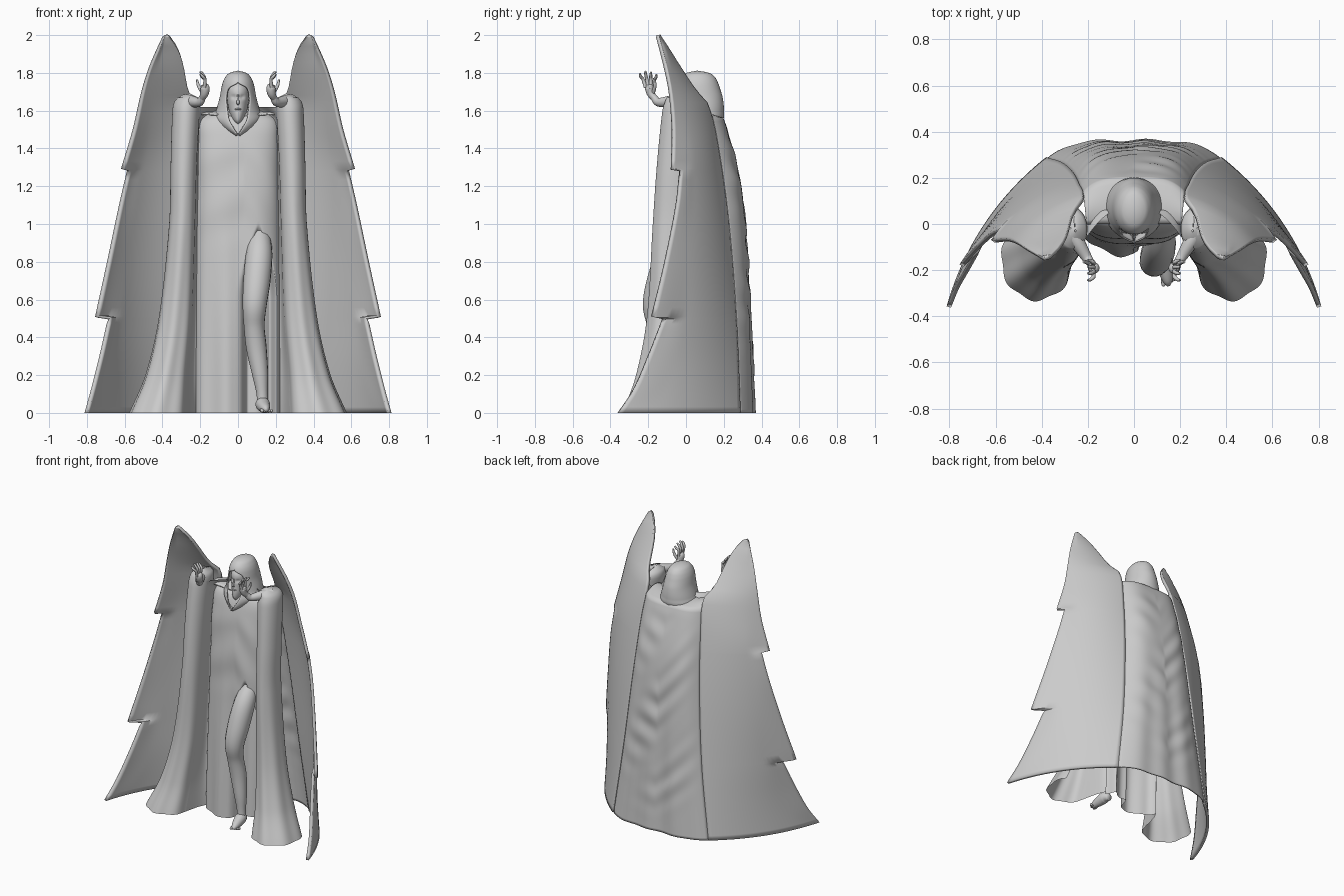
import bpy, bmesh, math
from mathutils import Vector

cube = bpy.data.objects.get("Cube")
if cube:
    bpy.data.objects.remove(cube)

stone = bpy.data.materials.new("grey stone")
stone.use_nodes = True
stone.diffuse_color = (0.6, 0.6, 0.6, 1)
stone.node_tree.nodes["Principled BSDF"].inputs["Base Color"].default_value = (0.6, 0.6, 0.6, 1)


def spline(table, t):
    """Smooth interpolation of rows (t, a, b, ...) at t, returning (a, b, ...)."""
    table = sorted(table)
    t = min(max(t, table[0][0]), table[-1][0])
    i = max(k for k in range(len(table) - 1) if table[k][0] <= t)
    p, q = table[i], table[i + 1]
    o, r = table[max(i - 1, 0)], table[min(i + 2, len(table) - 1)]
    h = q[0] - p[0]
    s = (t - p[0]) / h
    out = []
    for c in range(1, len(p)):
        m = (q[c] - o[c]) / (q[0] - o[0]) * h
        n = (r[c] - p[c]) / (r[0] - p[0]) * h
        out.append((2*s**3 - 3*s**2 + 1) * p[c] + (s**3 - 2*s**2 + s) * m
                   + (3*s**2 - 2*s**3) * q[c] + (s**3 - s**2) * n)
    return out


def steps(a, b, n):
    return [a + (b - a) * i / n for i in range(n + 1)]


def smooth(a, b, t):
    t = min(max((t - a) / (b - a), 0), 1)
    return t * t * (3 - 2 * t)


def loft(name, rows, thick=0, mirror=False, angle=40):
    """Skin rows of points into one smooth object, welding points that meet."""
    bm = bmesh.new()
    grid = [[bm.verts.new(p) for p in row] for row in rows]
    for low, high in zip(grid, grid[1:]):
        for c in range(len(low) - 1):
            bm.faces.new((low[c], low[c + 1], high[c + 1], high[c]))
    bmesh.ops.remove_doubles(bm, verts=bm.verts, dist=1e-5)
    mesh = bpy.data.meshes.new(name)
    bm.to_mesh(mesh)
    bm.free()
    mesh.materials.append(stone)
    obj = bpy.data.objects.new(name, mesh)
    bpy.context.collection.objects.link(obj)
    if thick:
        mod = obj.modifiers.new("Thickness", 'SOLIDIFY')
        mod.thickness, mod.offset = thick, 0
    if mirror:
        obj.modifiers.new("Mirror", 'MIRROR').use_mirror_merge = False
    bpy.ops.object.select_all(action='DESELECT')
    obj.select_set(True)
    bpy.context.view_layer.objects.active = obj
    bpy.ops.object.shade_smooth_by_angle(angle=math.radians(angle))


def tube(name, path, mirror=False, sides=16, n=24):
    """Rounded limb along points (x, y, z, radius)."""
    table = [(i, *p) for i, p in enumerate(path)]
    pts = [spline(table, t) for t in steps(0, len(path) - 1, n)]
    rows = []
    for i, p in enumerate(pts):
        way = Vector(pts[min(i + 1, n)][:3]) - Vector(pts[max(i - 1, 0)][:3])
        side = way.cross(Vector((0.3, 1, 0.2))).normalized()
        up = way.cross(side).normalized()
        rows.append([Vector(p[:3]) + p[3] * (side * math.cos(a) + up * math.sin(a))
                     for a in steps(0, math.tau, sides)])
    ends = [[Vector(pts[k][:3])] * (sides + 1) for k in (0, -1)]
    loft(name, [ends[0]] + rows + [ends[1]], mirror=mirror, angle=70)


def arc(cx, cy, rx, ry, start, end, n, power=1.0, ripple=lambda a: 1):
    """Plan curve in degrees, 0 facing the front and 90 facing +x."""
    pts = []
    for a in steps(math.radians(start), math.radians(end), n):
        s, c = math.sin(a), -math.cos(a)
        pts.append((cx + rx * ripple(a) * math.copysign(abs(s)**power, s),
                    cy + ry * ripple(a) * math.copysign(abs(c)**power, c)))
    return pts


# Wings: one curved sheet whose leading edge is stepped into feather tips
SEAM = [(0, .375, .282), (.5, .31, .26), (1, .265, .22), (1.4, .235, .165), (1.63, .22, .11),
        (1.7, .262, .05), (1.85, .292, -.05), (1.93, .32, -.1), (1.99, .36, -.14)]
EDGE = [(0, .803, -.36), (.25, .735, -.22), (.51, .7, -.14), (.9, .655, -.08), (1.29, .592, -.05),
        (1.5, .548, -.065), (1.7, .505, -.085), (1.83, .465, -.11), (1.93, .43, -.13), (1.99, .395, -.15)]
layers = [
    [(1.99, .395, -.15), (1.83, .465, -.11), (1.7, .505, -.085), (1.5, .55, -.07), (1.29, .612, -.075)],
    [(1.283, .58, -.03), (1.1, .622, -.05), (.8, .685, -.11), (.51, .748, -.18)],
    [(.502, .68, -.12), (.3, .725, -.2), (.12, .77, -.28), (0, .803, -.36)]]
rows = [[(.38 + (t - .5) * .015, -.145, 2.0) for t in steps(0, 1, 28)]]
for layer in layers:
    for z in steps(layer[0][0], layer[-1][0], 16):
        (xi, yi), (xo, yo), (xf, yf) = spline(SEAM, z), spline(EDGE, z), spline(layer, z)
        k = .16 - .05 * smooth(1.4, 1.8, z)
        cx, cy = (xi + xo) / 2 + k * (yi - yo), (yi + yo) / 2 + k * (xo - xi)
        row = []
        for t in steps(0, 1, 28):
            a, b, c = (1 - t)**2, 2 * t * (1 - t), t * t
            tip = smooth(.72, 1, t)
            row.append((a*xi + b*cx + c*xo + tip * (xf - xo),
                        a*yi + b*cy + c*yo + tip * (yf - yo), z))
        rows.append(row)
loft("wing", rows, thick=.02, mirror=True, angle=60)

# Back mantle with hanging folds, turned forward over the shoulders
BACK = [(0, .36), (.6, .335), (1, .31), (1.25, .28), (1.5, .215), (1.56, .195)]
rows = []
for z in steps(0, 1.56, 90):
    w, edge = spline(SEAM, z)
    mid = spline(BACK, z)[0]
    row = []
    for u in steps(-1, 1, 48):
        drape = math.sin(34 * (z - .2 * abs(u)) + 3 * u) * (.5 + .5 * math.sin(9 * z + 4 * u))
        fade = (1 - u * u) * smooth(.05, .4, z) * smooth(1.55, 1.35, z)
        pleat = .006 * math.sin(u * 11) * (1 - u * u) * smooth(1.2, 0, z)
        row.append((u * w, edge + (mid - edge) * (1 - abs(u)**4)
                    + .007 * drape * fade + pleat, z))
    rows.append(row)
top = rows[-1]
for s in steps(0, 1, 8)[1:]:
    rows.append([(x * (1 - .06 * s), y * (1 - s),
                  z + .036 * math.sin(2.4 * s) * (.5 + 2 * abs(x))) for x, y, z in top])
loft("back_mantle", rows, thick=.008, angle=60)

# Bell sleeves: open drapes sweeping from the raised arms to the floor
SLEEVE = [(0, .42, .155, -.155, .175), (.2, .375, .115, -.115, .145), (.5, .33, .09, -.09, .115),
          (1, .295, .07, -.07, .105), (1.3, .287, .07, -.055, .1), (1.6, .275, .072, -.025, .1),
          (1.65, .27, .066, -.02, .09), (1.68, .262, .04, -.03, .06), (1.69, .255, .004, -.03, .004)]


def sleeve_row(z):
    cx, rx, cy, ry = spline(SLEEVE, z)
    fold = .035 * smooth(1.5, 0, z)
    shut = smooth(1.45, 1.64, z)
    return [(x, y, z) for x, y in arc(cx, cy, rx, ry, -75 - 100 * shut, 125 + 55 * shut, 64,
            ripple=lambda a: 1 + fold * math.sin(7 * a + 1))]


loft("sleeve", [sleeve_row(z) for z in steps(0, 1.69, 80)], mirror=True, angle=70)

# Robe front with pleats, a slit for the leg, and a deep fold out to each sleeve
ROBE = [(0, .235, -.135, .3), (.5, .232, -.115, .28), (.95, .228, -.09, .25),
        (1.25, .222, -.075, .22), (1.45, .218, -.05, .2), (1.55, .205, -.02, .18),
        (1.59, .15, .02, .17), (1.62, .06, .05, .13)]
rows = []
for z in steps(0, 1.62, 110):
    w, front, back = spline(ROBE, z)
    row = []
    for x, y in arc(0, (front + back) / 2, w, (back - front) / 2, -68, 68, 100, .7):
        y += .011 * math.sin(38 * x + .8) * smooth(1.3, 0, z)
        y += .004 * math.sin(20 * (z + abs(x - .03)) + 9 * x) * smooth(1.5, 1.3, z) * smooth(.8, 1.1, z)
        half = .1 * math.sqrt(smooth(1, .6, z))
        if half > 0:
            y += .11 * smooth(half, half * .55, abs(x - .11)) * smooth(1, .85, z)
        row.append((x, y, z))
    hem = sleeve_row(min(z, 1.45))[0]
    for sign in (-1, 1):
        near = row[0] if sign < 0 else row[-1]
        link = []
        for t in steps(0, 1, 8)[1:]:
            x = near[0] + t * (sign * hem[0] - near[0])
            y = near[1] + t * (hem[1] - near[1]) + .025 * math.sin(math.pi * t)
            link.append((x, y, z))
        row = link[::-1] + row if sign < 0 else row + link
    rows.append(row)
loft("robe", rows, angle=80)

# Hood, open around the face and ending in a pointed collar
HOOD = [(1.47, .012, -.078, .1, .0), (1.5, .065, -.076, .12, .018), (1.55, .122, -.066, .19, .045),
        (1.6, .112, -.055, .197, .054), (1.67, .093, -.05, .19, .06), (1.72, .084, -.045, .175, .046),
        (1.748, .077, -.04, .165, .0), (1.775, .064, -.025, .15, .0), (1.797, .042, .005, .12, .0),
        (1.808, .0, .06, .06, .0)]
rows = []
for z in steps(1.47, 1.808, 50):
    w, front, back, gap = spline(HOOD, z)
    start = math.asin(min(max(gap, 0) / w, .95)) if z < 1.748 else 0
    rows.append([(w * math.sin(a), (front + back) / 2 - (back - front) / 2 * math.cos(a), z)
                 for a in steps(start, math.tau - start, 56)])
loft("hood", rows, thick=.008, angle=60)

# Face: skull, chin, nose and lips
FACE = [(1.53, .012, -.03), (1.545, .028, -.045), (1.58, .043, -.05), (1.63, .054, -.046),
        (1.68, .058, -.044), (1.72, .054, -.036), (1.76, .02, .0)]
rows = []
for z in steps(1.53, 1.76, 30):
    w, front = spline(FACE, z)
    row = []
    for x, y in arc(0, .04, w, .04 - front, -180, 180, 40):
        if y < .02:
            y += .012 * math.exp(-((abs(x) - .022) / .012)**2 - ((z - 1.672) / .01)**2)
        row.append((x, y, z))
    rows.append(row)
loft("face", rows, angle=80)
tube("nose", [(0, -.042, 1.685, .004), (0, -.053, 1.66, .006), (0, -.058, 1.642, .008),
              (0, -.046, 1.632, .004)], n=10)
tube("lips", [(-.018, -.043, 1.606, .003), (0, -.05, 1.609, .005), (.018, -.043, 1.606, .003)], n=10)

# Raised forearms and hands
tube("forearm", [(.285, -.02, 1.65, .036), (.245, -.08, 1.648, .032), (.205, -.145, 1.645, .023),
                 (.188, -.17, 1.67, .018)], True)
tube("palm", [(.192, -.165, 1.662, .016), (.178, -.185, 1.69, .022), (.175, -.192, 1.72, .025),
              (.182, -.195, 1.738, .016)], True)
for i, name in enumerate(["index", "middle", "ring", "little"]):
    spread = (i - 1.5) * .017
    tip = 1.812 - .012 * abs(i - 1.3)
    tube(name + "_finger", [(.178, -.193 + spread * .8, 1.722, .01),
                            (.175, -.197 + spread * 1.2, 1.765, .009),
                            (.188, -.2 + spread * 1.6, tip - .015, .008),
                            (.2, -.2 + spread * 1.7, tip, .005)], True, 8, 10)
tube("thumb", [(.185, -.175, 1.69, .01), (.208, -.165, 1.73, .009), (.218, -.165, 1.765, .005)],
     True, 8, 10)

# Stepping leg and foot
tube("leg", [(.115, -.01, .95, .055), (.112, -.085, .84, .07), (.1, -.135, .7, .072),
             (.088, -.165, .57, .064), (.086, -.15, .46, .055), (.098, -.135, .34, .054),
             (.118, -.14, .2, .042), (.128, -.145, .1, .03), (.13, -.145, .04, .032)], n=40)
tube("foot", [(.125, -.11, .03, .022), (.13, -.15, .045, .038), (.138, -.2, .033, .033),
              (.146, -.245, .022, .022), (.15, -.268, .016, .008)])
for i in range(5):
    x = .125 + i * .012
    tube("toe", [(x, -.235, .016, .009), (x + .003, -.262 + .006 * i, .011, .009),
                 (x + .004, -.27 + .006 * i, .008, .004)], sides=8, n=8)
